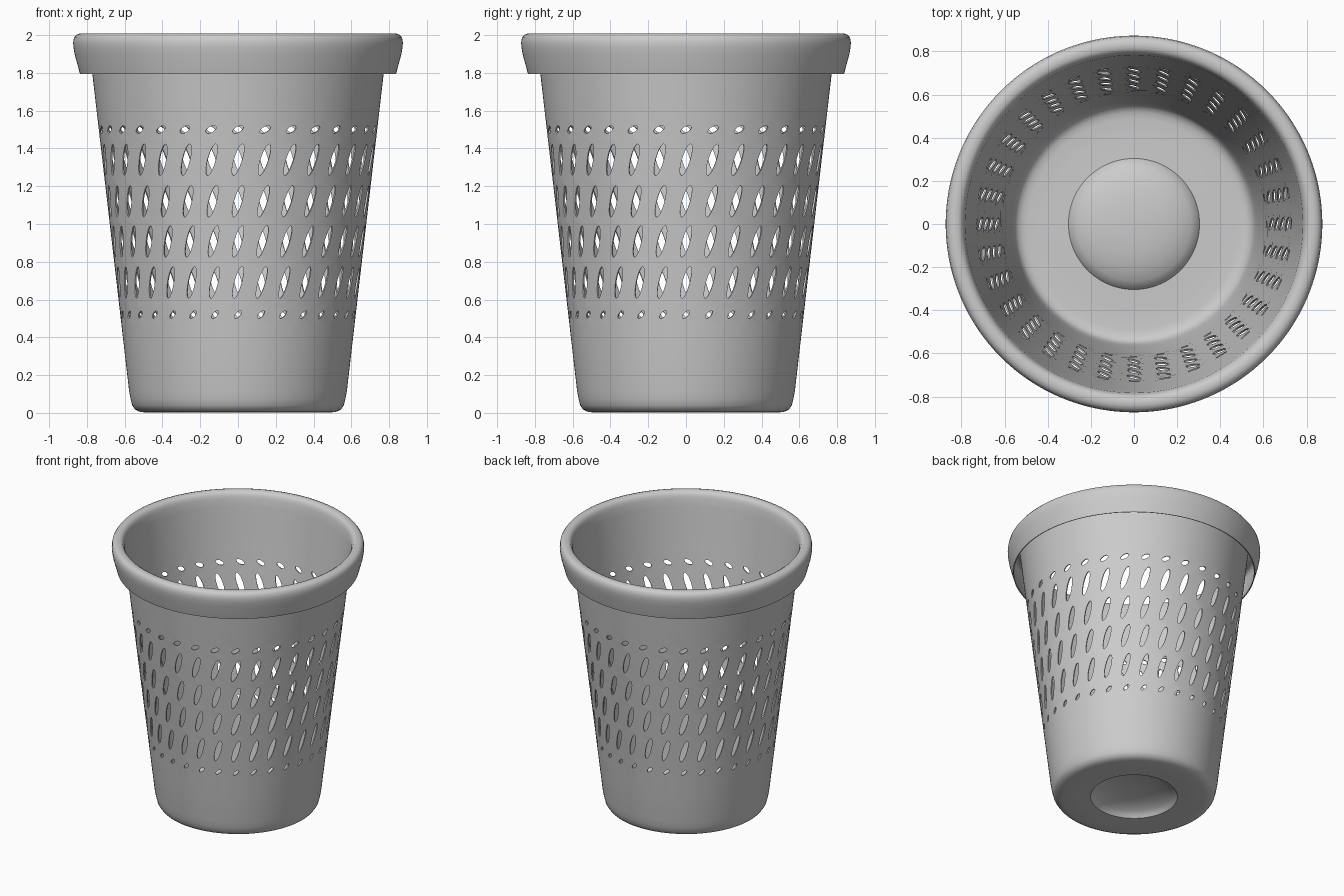
import bpy, bmesh
from math import pi, sin, cos

if "Cube" in bpy.data.objects:
    bpy.data.objects.remove(bpy.data.objects["Cube"])

COLS = 32            # slots around the basket
H, V = 6, 8          # cell edge divisions (across, up)
SEG = COLS * H
bm = bmesh.new()


def wall_r(z):
    return 0.563 + 0.116 * z


def point(r, a, z):
    return bm.verts.new((r * cos(a), r * sin(a), z))


def revolve(profile):
    rings = [[point(r, 2 * pi * (j - H / 2) / SEG, z) for j in range(SEG)] for r, z in profile]
    for lo, hi in zip(rings, rings[1:]):
        for j in range(SEG):
            k = (j + 1) % SEG
            bm.faces.new((lo[j], lo[k], hi[k], hi[j]))


def slot_cell(a0, z0, z1, zc, half_w, half_h, lean):
    """Wall patch with one slanted oval opening."""
    da, dz = 2 * pi / COLS, z1 - z0
    border = [(i / H, 0) for i in range(H)] + [(1, i / V) for i in range(V)]
    border += [(1 - i / H, 1) for i in range(H)] + [(0, 1 - i / V) for i in range(V)]
    n = len(border)
    outer, inner = [], []
    for i, (u, v) in enumerate(border):
        z = z0 + v * dz
        outer.append(point(wall_r(z), a0 + (u - 0.5) * da, z))
        t = -pi / 2 + (i - H / 2) * 2 * pi / n
        h = half_h * sin(t)
        a = a0 + (half_w * cos(t) + lean * h) / 0.68
        inner.append(point(wall_r(zc + h), a, zc + h))
    for i in range(n):
        k = (i + 1) % n
        bm.faces.new((outer[i], outer[k], inner[k], inner[i]))


# Domed base, rounded bottom corner and plain lower wall
revolve([(0, 0.085), (0.08, 0.083), (0.15, 0.076), (0.21, 0.063), (0.26, 0.043), (0.285, 0.026),
         (0.3, 0.005), (0.4, 0.002), (0.49, 0.002), (0.52, 0.006), (0.545, 0.018), (0.56, 0.04),
         (0.569, 0.075), (wall_r(0.12), 0.12), (wall_r(0.3), 0.3), (wall_r(0.47), 0.47)])

# Perforated band: z0, z1, centre, half width, half height, lean
rows = [(0.47, 0.565, 0.52, 0.016, 0.020, 0.7),
        (0.565, 0.80, 0.69, 0.021, 0.083, 0.27),
        (0.80, 1.015, 0.907, 0.021, 0.083, 0.27),
        (1.015, 1.23, 1.12, 0.021, 0.083, 0.27),
        (1.23, 1.45, 1.34, 0.021, 0.083, 0.27),
        (1.45, 1.56, 1.50, 0.022, 0.020, 0.7)]
for row in rows:
    for c in range(COLS):
        slot_cell(2 * pi * c / COLS, *row)

# Plain upper wall rolling over into the hanging rim
revolve([(wall_r(z), z) for z in (1.56, 1.7, 1.8, 1.9, 1.96)] +
        [(0.797, 1.98), (0.804, 1.993), (0.817, 2.0), (0.838, 2.0), (0.852, 1.995),
         (0.861, 1.983), (0.865, 1.96), (0.863, 1.935), (0.857, 1.90), (0.829, 1.797)])

bmesh.ops.remove_doubles(bm, verts=bm.verts, dist=0.0002)
# The rolled rim encloses the wall's outer side, so the sheet is thickened inward
mesh = bpy.data.meshes.new("waste_basket")
bm.to_mesh(mesh)
bm.free()
basket = bpy.data.objects.new("waste_basket", mesh)
bpy.context.collection.objects.link(basket)
bpy.context.view_layer.objects.active = basket
basket.select_set(True)

solid = basket.modifiers.new("thickness", 'SOLIDIFY')
solid.thickness = 0.008
solid.offset = -1 if mesh.polygons[-1].normal.length else 0
bpy.ops.object.modifier_apply(modifier=solid.name)
bpy.ops.object.shade_smooth_by_angle(angle=0.6)
